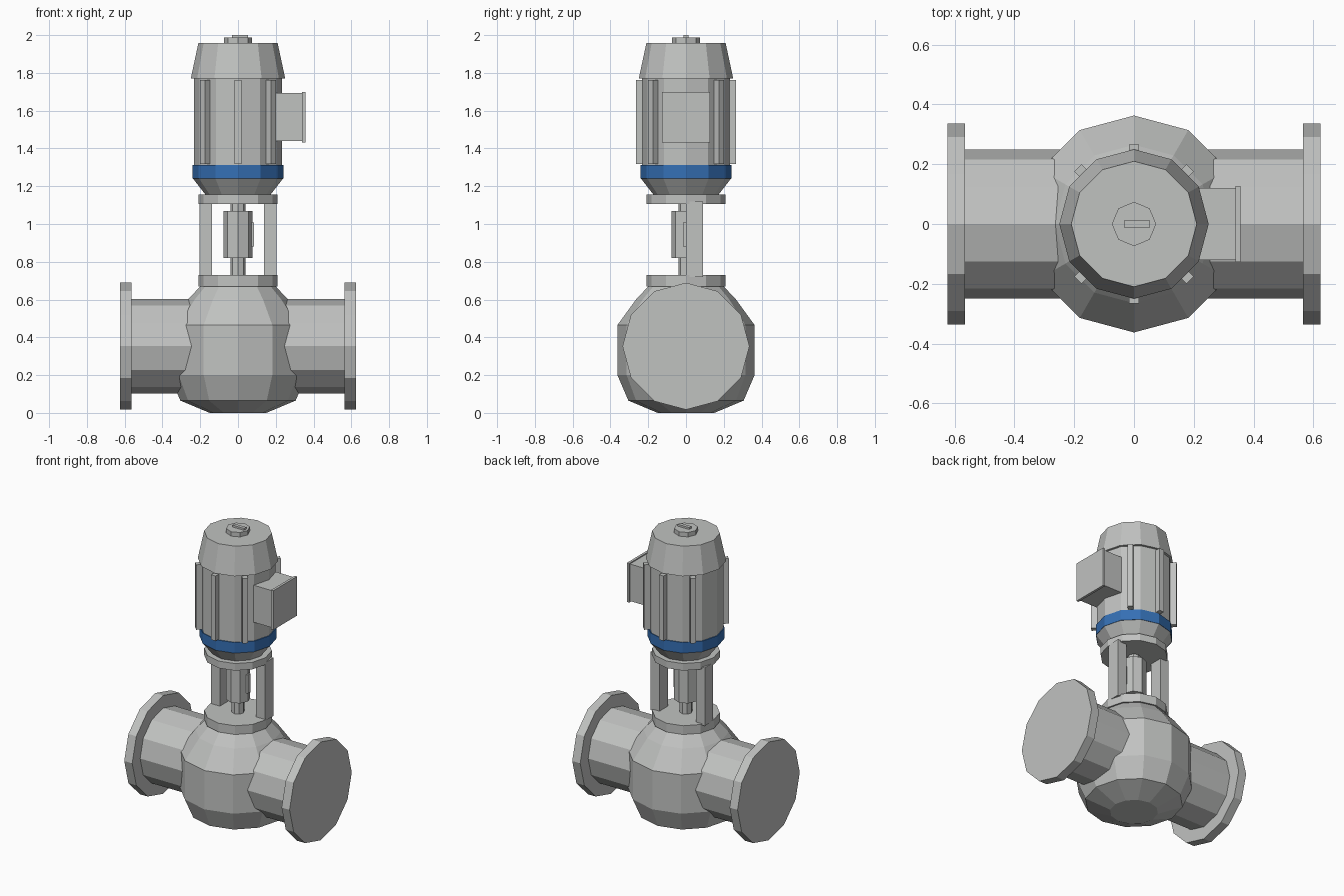
import bpy, bmesh, math
from mathutils import Matrix

if "Cube" in bpy.data.objects:
    bpy.data.objects.remove(bpy.data.objects["Cube"])


def material(name, rgb):
    m = bpy.data.materials.new(name)
    m.diffuse_color = (*rgb, 1)
    m.use_nodes = True
    m.node_tree.nodes["Principled BSDF"].inputs["Base Color"].default_value = m.diffuse_color
    return m


GREY = material("machine grey", (0.53, 0.54, 0.53))
BLUE = material("band blue", (0.035, 0.16, 0.46))


def finish(name, bm, mat, matrix=None):
    if matrix:
        bm.transform(matrix)
    bmesh.ops.recalc_face_normals(bm, faces=bm.faces)
    me = bpy.data.meshes.new(name)
    bm.to_mesh(me)
    bm.free()
    me.materials.append(mat)
    ob = bpy.data.objects.new(name, me)
    bpy.context.collection.objects.link(ob)
    return ob


def lathe(name, profile, sides=12, mat=GREY, matrix=None):
    """Capped turned solid from (radius, height) pairs, corners on the axes."""
    bm = bmesh.new()
    rings = [[bm.verts.new((r * math.cos(math.tau * i / sides),
                            r * math.sin(math.tau * i / sides), z))
              for i in range(sides)] for r, z in profile]
    for a, b in zip(rings, rings[1:]):
        for i in range(sides):
            j = (i + 1) % sides
            bm.faces.new((a[i], a[j], b[j], b[i]))
    bm.faces.new(rings[0][::-1])
    bm.faces.new(rings[-1])
    return finish(name, bm, mat, matrix)


def box(name, x, y, z, matrix=None):
    """Box from (low, high) pairs per axis."""
    bm = bmesh.new()
    bmesh.ops.create_cube(bm, size=1)
    for v in bm.verts:
        v.co = [lo + (c + 0.5) * (hi - lo) for c, (lo, hi) in zip(v.co, (x, y, z))]
    return finish(name, bm, GREY, matrix)


# Pump casing and the pipe through it
lathe("pump_casing", [(0.15, 0), (0.305, 0.065), (0.363, 0.2), (0.363, 0.465),
                      (0.265, 0.6), (0.19, 0.68)])
along_x = Matrix.Translation((0, 0, 0.353)) @ Matrix.Rotation(math.pi / 2, 4, 'Y')
lathe("pipe", [(0.25, -0.6), (0.25, 0.6)], matrix=along_x)
for side, s in (("left", -1), ("right", 1)):
    lathe(f"pipe_flange_{side}", [(0.336, s * 0.565), (0.336, s * 0.625)], matrix=along_x)

# Yoke between pump and motor
lathe("lower_yoke_flange", [(0.21, 0.67), (0.21, 0.73)])
lathe("upper_yoke_flange", [(0.21, 1.107), (0.21, 1.155)])
for side, s in (("left", -1), ("right", 1)):
    box(f"yoke_post_{side}", sorted((s * 0.137, s * 0.205)), (0, 0.09), (0.72, 1.118))

# Shaft, coupling and coupling key
lathe("shaft", [(0.04, 0.72), (0.04, 1.12)], 8)
lathe("coupling", [(0.077, 0.82), (0.077, 1.07)], 8)
box("coupling_key", (0.05, 0.085), (-0.015, 0.015), (0.88, 1.007))

# Motor
lathe("motor_base", [(0.172, 1.155), (0.238, 1.24)])
lathe("blue_band", [(0.24, 1.24), (0.24, 1.312)], mat=BLUE)
lathe("motor_body", [(0.234, 1.312), (0.234, 1.775)])
lathe("fan_cover", [(0.25, 1.77), (0.21, 1.957)])
lathe("top_cap", [(0.074, 1.95), (0.074, 1.987)], 8)
box("top_cap_bar", (-0.033, 0.054), (-0.012, 0.012), (1.98, 2.0))

# Cooling fins
for i, deg in enumerate((45, 90, 135, 225, 270, 315)):
    box(f"cooling_fin_{i + 1}", (0.2, 0.266), (-0.0175, 0.0175), (1.318, 1.762),
        Matrix.Rotation(math.radians(deg), 4, 'Z'))

# Terminal box with lid
box("terminal_box", (0.2, 0.342), (-0.12, 0.12), (1.44, 1.693))
box("terminal_box_lid", (0.34, 0.357), (-0.128, 0.128), (1.432, 1.7))
